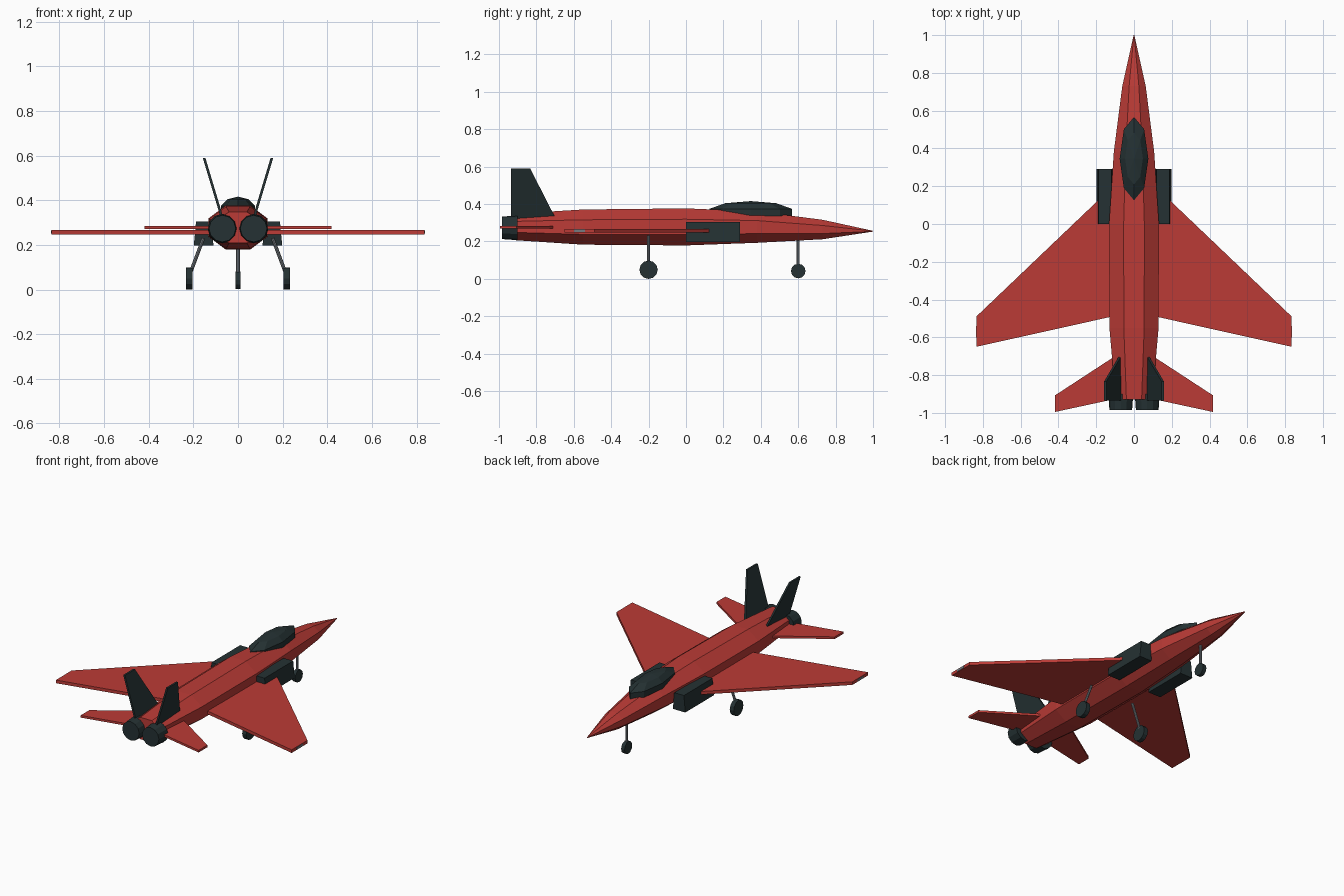
import bpy, bmesh, math
from mathutils import Vector, Matrix

if "Cube" in bpy.data.objects:
    bpy.data.objects.remove(bpy.data.objects["Cube"])


def material(name, rgb):
    m = bpy.data.materials.new(name)
    m.diffuse_color = (*rgb, 1)
    m.use_nodes = True
    m.node_tree.nodes["Principled BSDF"].inputs["Base Color"].default_value = m.diffuse_color
    return m


RED = material("red paint", (0.5, 0.044, 0.037))
DARK = material("dark slate", (0.018, 0.031, 0.033))
GREY = material("grey metal", (0.18, 0.2, 0.22))


def finish(name, bm, mat):
    bmesh.ops.recalc_face_normals(bm, faces=bm.faces[:])
    me = bpy.data.meshes.new(name)
    bm.to_mesh(me)
    bm.free()
    me.materials.append(mat)
    ob = bpy.data.objects.new(name, me)
    bpy.context.collection.objects.link(ob)
    return ob


def prism(name, pts, offset, mat):
    """Solid from a flat outline extruded by an offset vector."""
    bm = bmesh.new()
    face = bm.faces.new([bm.verts.new(p) for p in pts])
    ext = bmesh.ops.extrude_face_region(bm, geom=[face], use_keep_orig=True)
    moved = [v for v in ext["geom"] if isinstance(v, bmesh.types.BMVert)]
    bmesh.ops.translate(bm, verts=moved, vec=offset)
    return finish(name, bm, mat)


def cylinder(name, a, b, r1, r2, sides, mat):
    """Cylinder or cone between two points."""
    a, b = Vector(a), Vector(b)
    d = b - a
    rot = d.to_track_quat('Z', 'Y').to_matrix().to_4x4()
    bm = bmesh.new()
    bmesh.ops.create_cone(bm, cap_ends=True, segments=sides, radius1=r1, radius2=r2,
                          depth=d.length, matrix=Matrix.Translation((a + b) / 2) @ rot)
    return finish(name, bm, mat)


# Fuselage: octagon sections (y, centre z, half width, half height)
stations = [(-0.93, 0.278, 0.097, 0.07), (-0.55, 0.277, 0.13, 0.094),
            (0.0, 0.278, 0.132, 0.099), (0.38, 0.277, 0.107, 0.084),
            (0.73, 0.264, 0.062, 0.052), (1.0, 0.255, 0.002, 0.002)]
bm = bmesh.new()
rings = []
for y, z, w, h in stations:
    k = 1 / math.cos(math.pi / 8)
    angles = [math.pi / 8 + i * math.pi / 4 for i in range(8)]
    rings.append([bm.verts.new((w * k * math.cos(a), y, z + h * k * math.sin(a))) for a in angles])
for r0, r1 in zip(rings, rings[1:]):
    for i in range(8):
        j = (i + 1) % 8
        bm.faces.new((r0[i], r0[j], r1[j], r1[i]))
bm.faces.new(rings[0])
bm.faces.new(rings[-1])
finish("fuselage", bm, RED)

# Canopy: low-poly squashed sphere
bm = bmesh.new()
bmesh.ops.create_uvsphere(bm, u_segments=8, v_segments=5, radius=1,
                          matrix=Matrix.Translation((0, 0.346, 0.356)) @ Matrix.Diagonal((0.08, 0.232, 0.06, 1)))
finish("canopy", bm, DARK)

for s, side in ((1, "right"), (-1, "left")):
    # Main wing and wingtip plate
    wing = [(0.08, 0.23), (0.835, -0.49), (0.835, -0.65), (0.08, -0.482)]
    prism(side + "_wing", [(s * x, y, 0.247) for x, y in wing], (0, 0, 0.02), RED)
    prism(side + "_wingtip_plate", [(s * 0.834, y, z) for y, z in
          ((-0.6, 0.25), (-0.54, 0.25), (-0.54, 0.264), (-0.6, 0.264))], (s * 0.003, 0, 0), GREY)

    # Tailplane
    tail = [(0.07, -0.68), (0.418, -0.907), (0.418, -0.995), (0.07, -0.92)]
    prism(side + "_tailplane", [(s * x, y, 0.27) for x, y in tail], (0, 0, 0.014), RED)

    # Canted tail fin
    fin = [(-0.69, 0.31), (-0.833, 0.59), (-0.935, 0.59), (-0.935, 0.31)]
    prism(side + "_tail_fin", [(s * (0.062 + (z - 0.31) * 0.3), y, z) for y, z in fin],
          (s * 0.012, 0, 0), DARK)

    # Air intake box
    box = [(0.12, 0.304), (0.188, 0.304), (0.198, 0.198), (0.11, 0.198)]
    prism(side + "_air_intake", [(s * x, 0.0, z) for x, z in box], (0, 0.29, 0), DARK)

    # Engine nozzle
    cylinder(side + "_engine_nozzle", (s * 0.07, -0.9, 0.273), (s * 0.07, -0.985, 0.273),
             0.066, 0.06, 12, DARK)

    # Main landing gear
    cylinder(side + "_main_strut", (s * 0.155, -0.2, 0.23), (s * 0.215, -0.2, 0.07),
             0.008, 0.008, 8, GREY)
    cylinder(side + "_main_wheel", (s * 0.204, -0.2, 0.049), (s * 0.232, -0.2, 0.049),
             0.049, 0.049, 12, DARK)

# Nose landing gear
cylinder("nose_strut", (0, 0.6, 0.24), (0, 0.6, 0.05), 0.008, 0.008, 8, GREY)
cylinder("nose_wheel", (-0.012, 0.6, 0.042), (0.012, 0.6, 0.042), 0.039, 0.039, 12, DARK)
